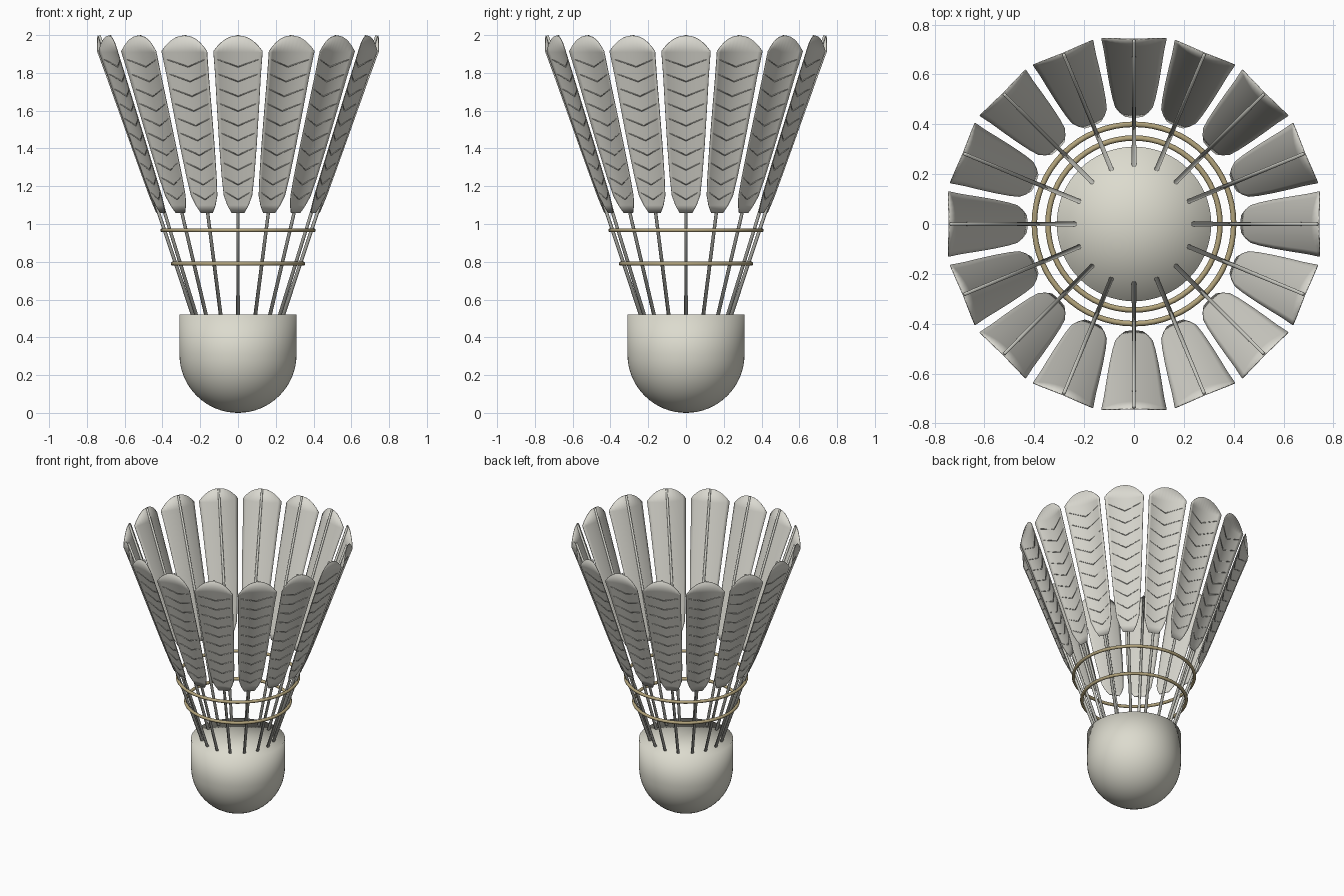
import bpy, bmesh, math
from mathutils import Matrix, Vector

COUNT = 16          # feathers around the skirt
CORK_R = 0.31
CORK_TOP = 0.52

cube = bpy.data.objects.get("Cube")
if cube:
    bpy.data.objects.remove(cube, do_unlink=True)


def material(name, rgb):
    mat = bpy.data.materials.new(name)
    mat.use_nodes = True
    mat.diffuse_color = (*rgb, 1)
    mat.node_tree.nodes["Principled BSDF"].inputs["Base Color"].default_value = (*rgb, 1)
    return mat


cork_mat = material("cork_white", (0.72, 0.71, 0.62))
feather_mat = material("feather_white", (0.70, 0.69, 0.63))
quill_mat = material("quill_grey", (0.58, 0.58, 0.53))
thread_mat = material("thread_tan", (0.45, 0.37, 0.20))


def to_mesh(bm, name, mat):
    bmesh.ops.recalc_face_normals(bm, faces=bm.faces)
    for f in bm.faces:
        f.smooth = True
    mesh = bpy.data.meshes.new(name)
    bm.to_mesh(mesh)
    bm.free()
    mesh.materials.append(mat)
    return mesh


def add_object(name, mesh, angle=0):
    obj = bpy.data.objects.new(name, mesh)
    obj.rotation_euler.z = angle
    bpy.context.collection.objects.link(obj)
    return obj


def rod(bm, a, b, r1, r2, sides):
    """Tapered rod from a to b."""
    axis = b - a
    turn = axis.to_track_quat('Z', 'Y').to_matrix().to_4x4()
    bmesh.ops.create_cone(bm, cap_ends=True, segments=sides, radius1=r1, radius2=r2,
                          depth=axis.length, matrix=Matrix.Translation((a + b) / 2) @ turn)


def on_skirt(x, z, out=0):
    """Point on the sloping skirt, pushed outward by out."""
    return Vector((x, -(0.24 + 0.334 * (z - CORK_TOP) + out), z))


def bow(x):
    """Outward curl of a feather toward its edges."""
    return 0.009 + 1.75 * x * x


# Cork: hemisphere below a short cylinder
bm = bmesh.new()
profile = [(CORK_R * math.sin(a), CORK_R * (1 - math.cos(a)))
           for a in (math.pi / 2 * i / 16 for i in range(17))]
profile += [(CORK_R, CORK_TOP), (0, CORK_TOP)]
verts = [bm.verts.new((r, 0, z)) for r, z in profile]
edges = [bm.edges.new(pair) for pair in zip(verts, verts[1:])]
bmesh.ops.spin(bm, geom=verts + edges, cent=(0, 0, 0), axis=(0, 0, 1),
               angle=math.tau, steps=64)
bmesh.ops.remove_doubles(bm, verts=bm.verts, dist=0.0005)
add_object("cork", to_mesh(bm, "cork", cork_mat))

# Thread rings binding the quills
for name, radius, z in (("lower_thread_ring", 0.345, 0.79), ("upper_thread_ring", 0.40, 0.967)):
    bpy.ops.mesh.primitive_torus_add(major_radius=radius, minor_radius=0.011, major_segments=64,
                                     minor_segments=10, location=(0, 0, z))
    ring = bpy.context.object
    ring.name = name
    ring.data.materials.append(thread_mat)
    bpy.ops.object.shade_smooth()

# Feather vane: curved sheet with a narrow foot and an arched tip
outline = [(1.06, 0.035), (1.10, 0.057), (1.15, 0.075), (1.25, 0.086), (1.42, 0.099),
           (1.60, 0.110), (1.78, 0.120), (1.91, 0.130)]
COLS = 12
bm = bmesh.new()
grid = []
for z, half in outline + [(None, 0.13)]:
    row = []
    for i in range(COLS + 1):
        u = 2 * i / COLS - 1
        height = z if z else 1.915 + 0.082 * (1 - abs(u) ** 2.2)
        row.append(bm.verts.new(on_skirt(half * u, height, bow(half * u))))
    grid.append(row)
for low, high in zip(grid, grid[1:]):
    for i in range(COLS):
        bm.faces.new((low[i], low[i + 1], high[i + 1], high[i]))
vane_mesh = to_mesh(bm, "feather_vane", feather_mat)

# Quill: tapered shaft along the inner face of the vane
bm = bmesh.new()
rod(bm, on_skirt(0, 0.49), on_skirt(0, 1.998), 0.010, 0.007, 10)
quill_mesh = to_mesh(bm, "quill", quill_mat)


def half_width(z):
    for (z1, w1), (z2, w2) in zip(outline, outline[1:]):
        if z1 <= z <= z2:
            return w1 + (w2 - w1) * (z - z1) / (z2 - z1)
    return outline[-1][1]


# Barbs: chevron rows of fine rods on the outer face
bm = bmesh.new()
for row in range(10):
    z = 1.13 + 0.078 * row
    tip_z = z + 0.04
    x = 0.88 * half_width(tip_z)
    for side in (-1, 1):
        rod(bm, on_skirt(0, z, bow(0) + 0.001), on_skirt(side * x, tip_z, bow(x)),
            0.003, 0.002, 4)
barb_mesh = to_mesh(bm, "barbs", quill_mat)

# Repeat each feather around the skirt
for n in range(COUNT):
    angle = math.tau * n / COUNT
    vane = add_object(f"feather_vane_{n + 1}", vane_mesh, angle)
    shell = vane.modifiers.new("thickness", 'SOLIDIFY')
    shell.thickness = 0.004
    shell.offset = 0
    add_object(f"quill_{n + 1}", quill_mesh, angle)
    add_object(f"barbs_{n + 1}", barb_mesh, angle)
